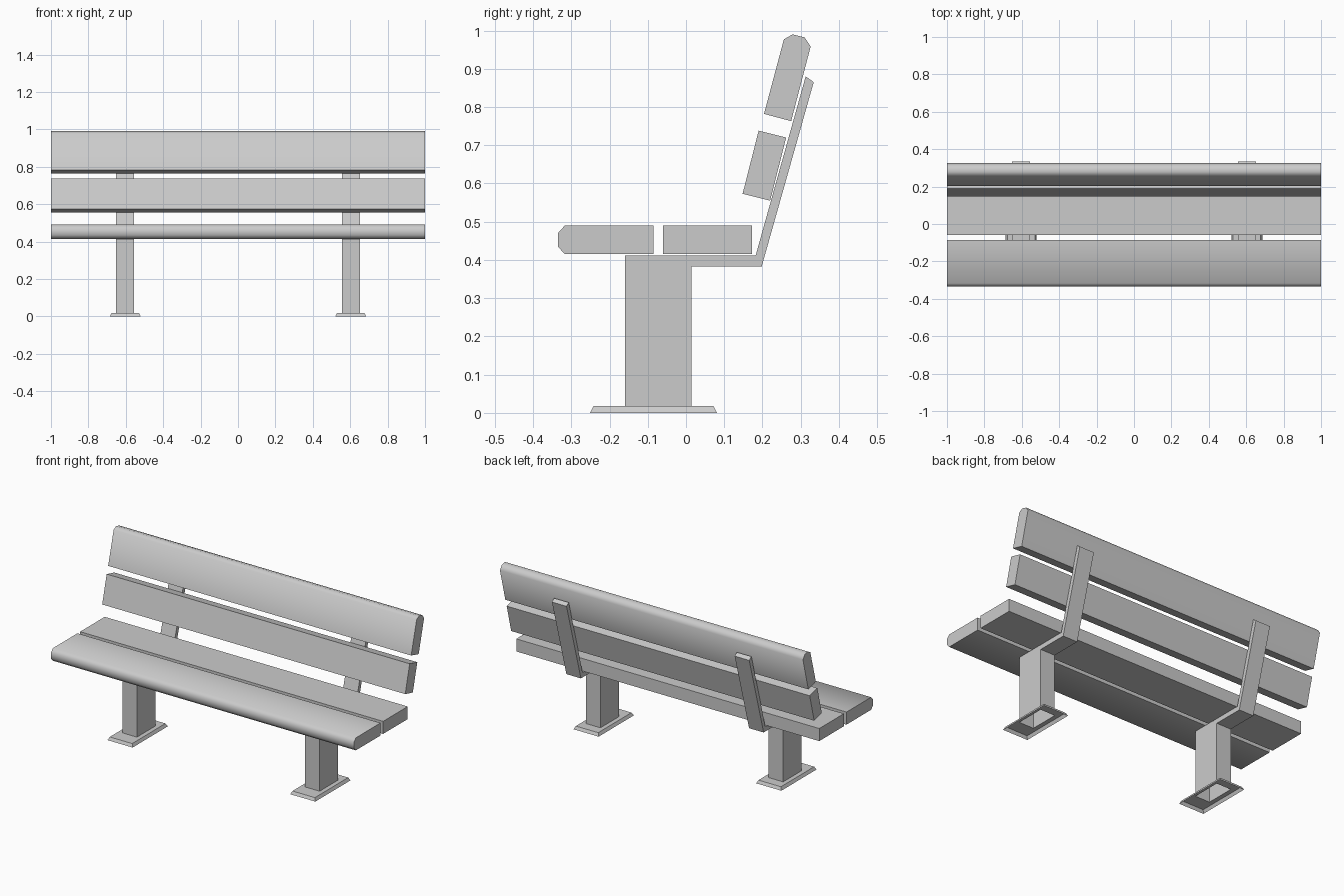
import bpy, bmesh, math

cube = bpy.data.objects.get("Cube")
if cube:
    bpy.data.objects.remove(cube, do_unlink=True)

grey = bpy.data.materials.new("light grey")
grey.use_nodes = True
GREY = (0.6, 0.6, 0.6, 1)
grey.diffuse_color = GREY
grey.node_tree.nodes["Principled BSDF"].inputs["Base Color"].default_value = GREY


def finish(name, bm, smooth=False):
    mesh = bpy.data.meshes.new(name)
    bm.to_mesh(mesh)
    bm.free()
    mesh.materials.append(grey)
    obj = bpy.data.objects.new(name, mesh)
    bpy.context.collection.objects.link(obj)
    if smooth:
        bpy.ops.object.select_all(action='DESELECT')
        obj.select_set(True)
        bpy.context.view_layer.objects.active = obj
        bpy.ops.object.shade_smooth_by_angle(angle=math.radians(62))
    return obj


def extrude_profile(name, profile, x0, x1, smooth=False, open_bottom=False):
    """Sweep a (y, z) outline along x; optionally leave its lowest side open."""
    bm = bmesh.new()
    left = [bm.verts.new((x0, y, z)) for y, z in profile]
    right = [bm.verts.new((x1, y, z)) for y, z in profile]
    bm.faces.new(left)
    bm.faces.new(right[::-1])
    for i in range(len(profile)):
        j = (i + 1) % len(profile)
        bm.faces.new((left[i], right[i], right[j], left[j]))
    bmesh.ops.recalc_face_normals(bm, faces=bm.faces)
    if open_bottom:
        low = min(bm.faces, key=lambda f: f.calc_center_median().z)
        bmesh.ops.delete(bm, geom=[low], context='FACES_ONLY')
    return finish(name, bm, smooth)


# Slats: the front and top ones have a rounded outer edge
slats = {
    "front_seat_slat": [(-0.085, 0.415), (-0.085, 0.49), (-0.317, 0.49),
                        (-0.335, 0.47), (-0.335, 0.435), (-0.317, 0.415)],
    "rear_seat_slat": [(-0.06, 0.415), (0.172, 0.415), (0.172, 0.49), (-0.06, 0.49)],
    "lower_back_slat": [(0.148, 0.573), (0.22, 0.555), (0.262, 0.72), (0.19, 0.738)],
    "upper_back_slat": [(0.204, 0.782), (0.275, 0.763), (0.326, 0.958),
                        (0.31, 0.982), (0.279, 0.99), (0.256, 0.977)],
}
for name, profile in slats.items():
    extrude_profile(name, profile, -1, 1, smooth=len(profile) > 4)

# Leg, seat arm and back support in one bent outline
LEG_FRONT, LEG_BACK, PLATE_TOP = -0.16, 0.014, 0.018
support = [(LEG_FRONT, PLATE_TOP), (LEG_BACK, PLATE_TOP), (LEG_BACK, 0.383),
           (0.198, 0.383), (0.334, 0.865), (0.313, 0.88), (0.182, 0.411),
           (LEG_FRONT, 0.411)]


def foot_plate(name, cx):
    """Thin flared plate, hollow underneath and open below the leg."""
    bm = bmesh.new()
    loops = []
    for half_x, y0, y1, z in ((0.083, -0.251, 0.081, 0),
                              (0.074, -0.242, 0.072, PLATE_TOP),
                              (0.048, LEG_FRONT, LEG_BACK, PLATE_TOP)):
        loops.append([bm.verts.new((cx + sx * half_x, y, z))
                      for sx, y in ((-1, y0), (1, y0), (1, y1), (-1, y1))])
    for a, b in zip(loops, loops[1:]):
        for i in range(4):
            j = (i + 1) % 4
            bm.faces.new((a[i], a[j], b[j], b[i]))
    return finish(name, bm)


for side, cx in (("right", -0.603), ("left", 0.603)):
    extrude_profile(side + "_support", support, cx - 0.048, cx + 0.048, open_bottom=True)
    foot_plate(side + "_foot_plate", cx)
